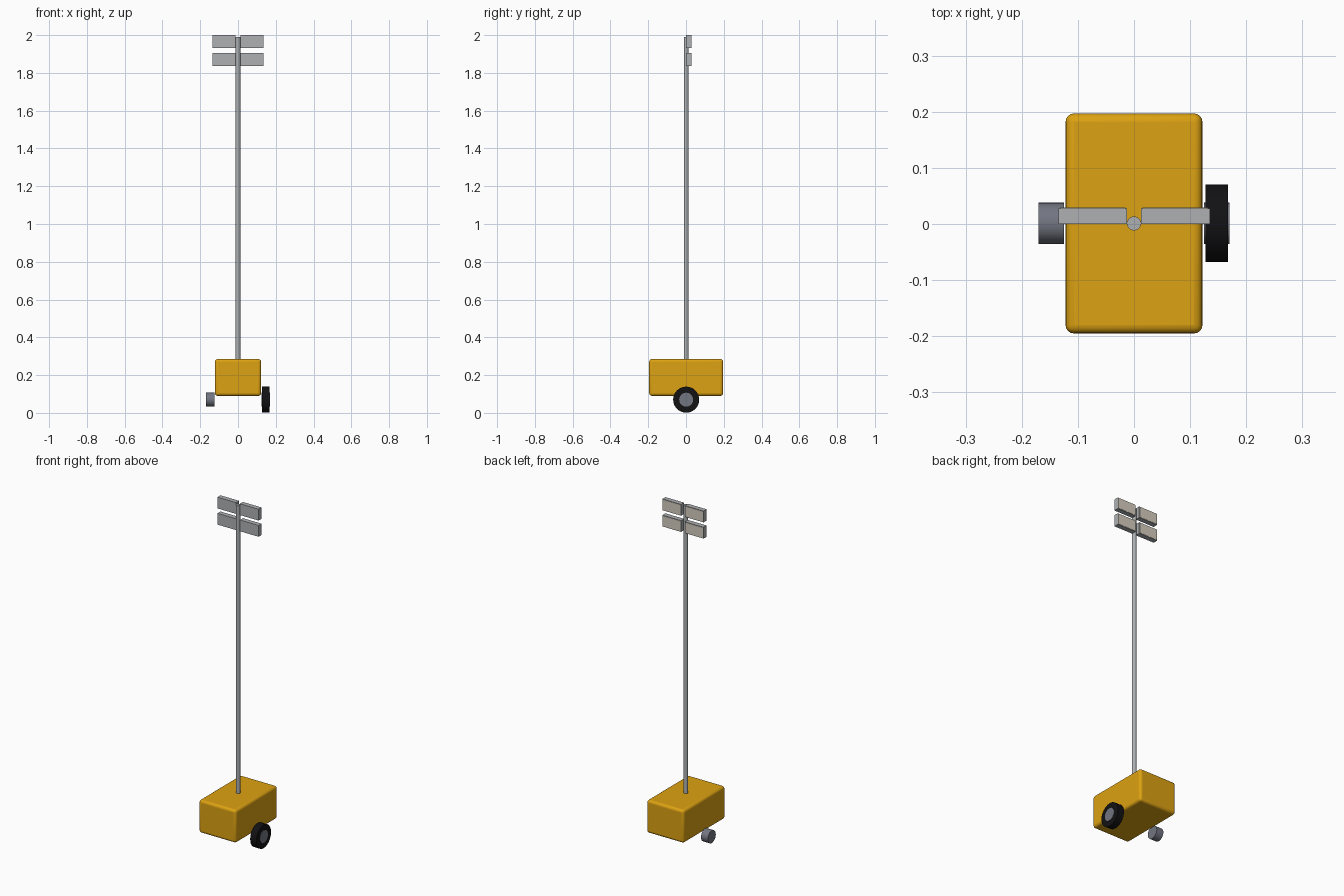
import bpy, math

cube = bpy.data.objects.get("Cube")
if cube:
    bpy.data.objects.remove(cube, do_unlink=True)


def make_material(name, color):
    mat = bpy.data.materials.new(name)
    mat.use_nodes = True
    mat.diffuse_color = (*color, 1)
    bsdf = mat.node_tree.nodes["Principled BSDF"]
    bsdf.inputs["Base Color"].default_value = (*color, 1)
    bsdf.inputs["Roughness"].default_value = 0.6
    return mat


yellow = make_material("yellow_paint", (0.72, 0.36, 0.006))
light_grey = make_material("light_grey_metal", (0.42, 0.435, 0.445))
steel = make_material("dark_steel", (0.17, 0.18, 0.22))
rubber = make_material("black_rubber", (0.006, 0.006, 0.007))
lens_white = make_material("warm_white_lens", (0.68, 0.62, 0.53))


def box(name, low, high, mat, bevel=0, segments=1):
    center = [(a + b) / 2 for a, b in zip(low, high)]
    bpy.ops.mesh.primitive_cube_add(size=1, location=center)
    obj = bpy.context.object
    obj.name = name
    obj.scale = [b - a for a, b in zip(low, high)]
    bpy.ops.object.transform_apply(location=False, rotation=False, scale=True)
    obj.data.materials.append(mat)
    if bevel:
        mod = obj.modifiers.new("rounded_edges", "BEVEL")
        mod.width = bevel
        mod.segments = segments
        bpy.ops.object.shade_smooth_by_angle(angle=math.radians(40))
    return obj


def cylinder(name, radius, length, center, mat, sides=32, along_x=False):
    turn = (0, math.pi / 2, 0) if along_x else (0, 0, 0)
    bpy.ops.mesh.primitive_cylinder_add(
        vertices=sides, radius=radius, depth=length, location=center, rotation=turn)
    obj = bpy.context.object
    obj.name = name
    obj.data.materials.append(mat)
    bpy.ops.object.shade_smooth_by_angle(angle=math.radians(40))
    return obj


# Trailer body with softly rounded edges
box("trailer_body", (-0.122, -0.195, 0.09), (0.122, 0.197, 0.285), yellow, 0.015, 4)

# Bare hub on the right, hub and tire on the left
axle_y, axle_z = 0.001, 0.07
for side, x in (("right", -0.1475), ("left", 0.1475)):
    cylinder(side + "_wheel_hub", 0.037, 0.045, (x, axle_y, axle_z), steel, along_x=True)
cylinder("left_tire", 0.069, 0.04, (0.1475, axle_y, axle_z), rubber, along_x=True)

# Mast
bottom, top = 0.28, 1.99
cylinder("mast", 0.0125, top - bottom, (0, 0.001, (bottom + top) / 2), light_grey, sides=20)

# Four floodlights, each a housing with a lens on its back face
rim = 0.003
for row, z in (("lower", 1.837), ("upper", 1.933)):
    for side, x in (("right", -0.135), ("left", 0.0125)):
        x1, z1 = x + 0.1225, z + 0.067
        box(f"{row}_{side}_lamp_housing", (x, 0, z), (x1, 0.028, z1), light_grey)
        box(f"{row}_{side}_lamp_lens", (x + rim, 0.027, z + rim),
            (x1 - rim, 0.0295, z1 - rim), lens_white)
